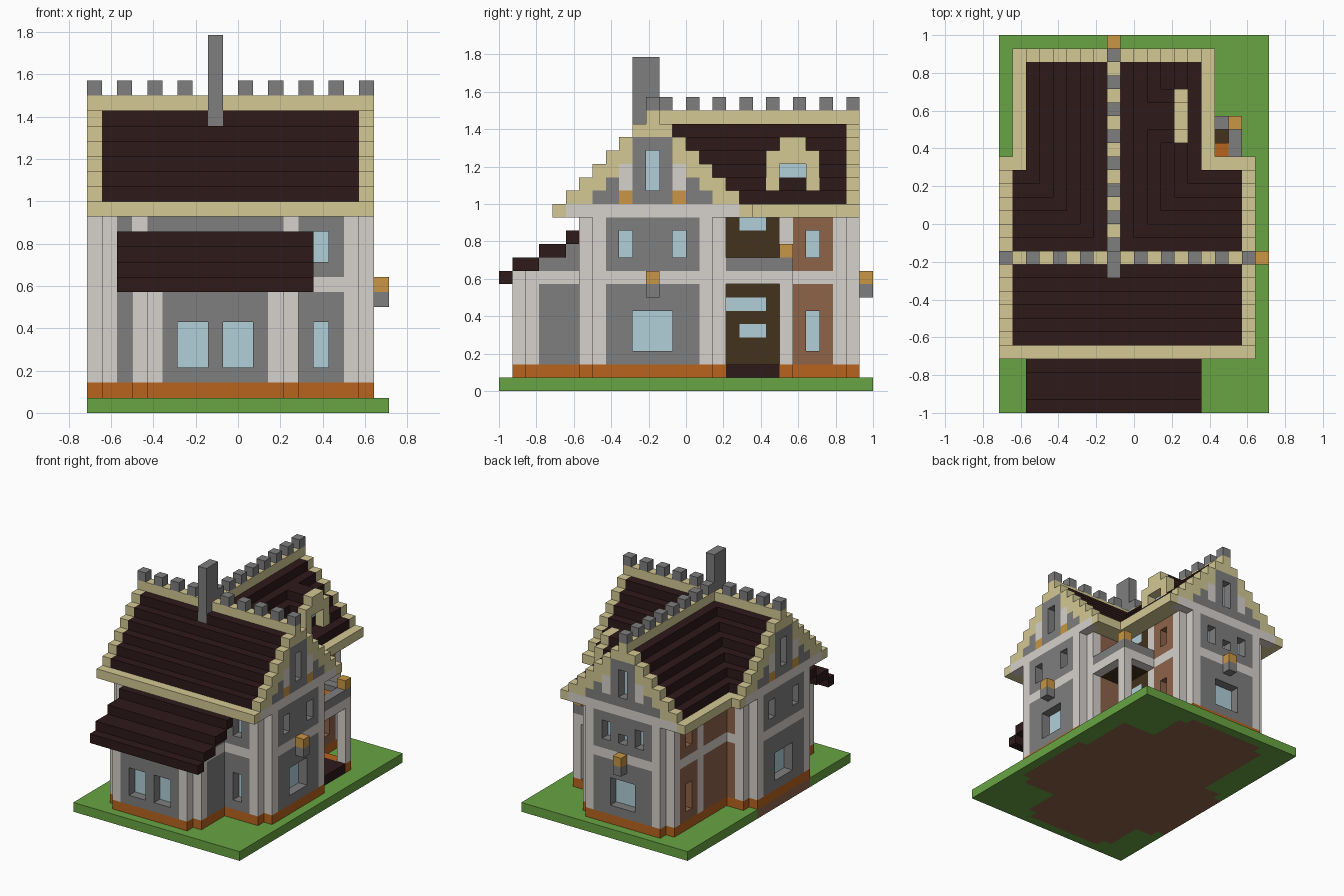
import bpy, bmesh
from mathutils import Vector

if "Cube" in bpy.data.objects:
    bpy.data.objects.remove(bpy.data.objects["Cube"])

UNIT = 1 / 14          # edge of one building block
PALETTE = {
    "grass green": "68A442", "pale stone": "D6D1CC", "grey stone": "7E7E7E",
    "cream trim": "D3C894", "dark roof": "2E191A", "brick orange": "B8641D",
    "lamp amber": "C89643", "window blue": "B1CFD8", "brown plaster": "8D6349",
    "dark wood": "43321D"}
GRASS, PALE, GREY, CREAM, ROOF, BRICK, AMBER, BLUE, BROWN, WOOD = PALETTE


def make_material(name, code):
    rgb = [int(code[i:i + 2], 16) / 255 for i in (0, 2, 4)]
    color = [((c + 0.055) / 1.055) ** 2.4 for c in rgb] + [1]
    mat = bpy.data.materials.new(name)
    mat.use_nodes = True
    mat.diffuse_color = color
    mat.node_tree.nodes["Principled BSDF"].inputs["Base Color"].default_value = color
    return mat


materials = {n: make_material(n, c) for n, c in PALETTE.items()}
cells = {}             # block position -> (part, colour)


def fill(part, color, x, y, z, swap=False):
    """Stack blocks in the given ranges; part None carves them away."""
    if swap:
        x, y = y, x
    for i in range(*x):
        for j in range(*y):
            for k in range(*z):
                if part:
                    cells[i, j, k] = (part, color)
                else:
                    cells.pop((i, j, k), None)


def window(along, z, face, inward, swap=False):
    """Recessed pane in a wall; face is the outer block layer along y (x if swap)."""
    back = face + inward
    fill(None, None, along, (face, face + 1), z, swap)
    fill("windows", BLUE, along, (back, back + 1), z, swap)


def notched(part, color, x, y, z):
    """Block with its four vertical corners notched by one unit."""
    fill(part, color, (x[0] + 1, x[1] - 1), y, z)
    fill(part, color, x, (y[0] + 1, y[1] - 1), z)


def storey_slab(part, color, z):
    notched(part, color, (0, 19), (6, 17), z)
    notched(part, color, (3, 14), (1, 27), z)


def corner_pillars(part, x, y, z, corners):
    """Pillars of three blocks, with the outermost corner block left out."""
    for sx, sy in corners:
        px = (x[0], x[0] + 2) if sx < 0 else (x[1] - 2, x[1])
        py = (y[0], y[0] + 2) if sy < 0 else (y[1] - 2, y[1])
        ox = px[0] if sx < 0 else px[1] - 1
        oy = py[0] if sy < 0 else py[1] - 1
        for i in range(*px):
            for j in range(*py):
                if (i, j) != (ox, oy):
                    fill(part, PALE, (i, i + 1), (j, j + 1), z)


def gable_roof(part, along, low, trims, swap=False):
    """Stepped roof, attic and decorated gable ends; trims are (block, inward)."""
    for k in range(8):
        lo, hi, z = low + k, low + 15 - k, (13 + k, 14 + k)
        t = 1 if k == 5 else 2
        fill("attic_wall", GREY, along, (lo + t, hi - t), z, swap)
        color = CREAM if k in (0, 7) else ROOF
        for side in ((lo, min(lo + t, hi)), (max(hi - t, lo), hi)):
            fill(part, color, along, side, z, swap)
            for end, _ in trims:
                fill("gable_trim", CREAM, (end, end + 1), side, z, swap)
    mid = low + 7
    for end, inward in trims:
        span = (end, end + 1)
        fill("gable_beam", PALE, span, (low + 1, low + 14), (13, 14), swap)
        for off in (-2, 2):
            fill("gable_pilaster", PALE, span, (mid + off, mid + off + 1), (15, 17), swap)
        window((mid, mid + 1), (15, 18), end, inward, not swap)


# Ground and plinth
fill("ground", GRASS, (0, 20), (0, 28), (0, 1))
storey_slab("foundation", BROWN, (0, 1))
storey_slab("plinth", BRICK, (1, 2))

# Walls, flush with their pillars
notched("main_wall", GREY, (0, 19), (6, 17), (2, 13))
fill("back_main_wall", BROWN, (2, 17), (16, 17), (2, 13))
fill("wing_wall", BROWN, (3, 14), (17, 26), (2, 13))
fill("wing_back_wall", GREY, (4, 13), (26, 27), (2, 13))
notched("bay_wall", GREY, (3, 14), (1, 7), (2, 9))
fill("bay_wall", GREY, (3, 14), (3, 6), (8, 10))
fill("bay_wall", GREY, (3, 14), (5, 6), (2, 11))
fill("attic_floor", PALE, (1, 18), (6, 17), (13, 14))
fill("attic_floor", PALE, (3, 14), (16, 26), (13, 14))

# Pillars and storey band
storey_slab("storey_band", PALE, (8, 9))
front, back = [(-1, -1), (1, -1)], [(-1, 1), (1, 1)]
corner_pillars("main_pillar", (0, 19), (6, 17), (2, 13), front + back)
corner_pillars("wing_pillar", (3, 14), (6, 27), (2, 13), back)
corner_pillars("bay_pillar", (3, 14), (1, 7), (2, 8), front)
for x in (3, 13):
    fill("front_pilaster", PALE, (x, x + 1), (6, 7), (9, 13))
    fill("wing_pilaster", PALE, (x, x + 1), (21, 22), (2, 13))

# Awning over the front bay
for z, y in enumerate([(0, 1), (1, 3), (3, 5), (5, 6)]):
    fill("awning", ROOF, (2, 15), y, (8 + z, 9 + z))

# Roofs
gable_roof("main_roof", (0, 19), 4, [(0, 1), (18, -1)])
gable_roof("wing_roof", (12, 27), 1, [(26, -1)], swap=True)
for x in (0, 18):
    for y in (9, 13):
        fill("gable_lamp", AMBER, (x, x + 1), (y, y + 1), (14, 15))

# Ridge blocks and chimney
for x in range(0, 19, 2):
    fill("ridge_block", GREY, (x, x + 1), (11, 12), (21, 22))
for y in range(12, 27, 2):
    fill("ridge_block", GREY, (8, 9), (y, y + 1), (21, 22))
fill("chimney", GREY, (8, 9), (10, 12), (19, 25))

# Dormer
for part, color, x in (("dormer_roof", ROOF, (9, 13)), ("dormer_frame", CREAM, (13, 14))):
    fill(part, color, x, (20, 24), (15, 18))
    fill(part, color, x, (21, 23), (18, 19))
window((21, 23), (16, 17), 13, -1, True)
fill(None, None, (13, 14), (21, 23), (15, 16))

# Windows
for x in (6, 9):
    window((x, x + 2), (3, 6), 1, 1)
for z in ((3, 6), (10, 12)):
    window((15, 16), z, 6, 1)
    window((23, 24), z, 13, -1, True)
    window((23, 24), z, 3, 1, True)
for face, inward in ((18, -1), (0, 1)):
    window((10, 13), (3, 6), face, inward, True)
    for y in (9, 13):
        window((y, y + 1), (10, 12), face, inward, True)
window((7, 10), (3, 6), 26, -1)
for x, z in ((6, (10, 12)), (8, (10, 11)), (10, (10, 12))):
    window((x, x + 1), z, 26, -1)

# Side porch with balcony
fill("foundation", BROWN, (14, 18), (17, 22), (0, 1))
fill("plinth", BRICK, (14, 18), (21, 22), (1, 2))
fill("porch_step", ROOF, (14, 18), (17, 21), (1, 2))
fill("porch_wall", WOOD, (13, 14), (17, 21), (2, 8))
fill("porch_wall", WOOD, (13, 14), (17, 21), (9, 13))
fill("door_glass", BLUE, (13, 14), (17, 20), (6, 7))
fill("door_glass", BLUE, (13, 14), (18, 20), (4, 5))
fill("door_glass", BLUE, (13, 14), (18, 20), (12, 13))
fill("porch_post", PALE, (17, 18), (21, 22), (2, 8))
fill("balcony_slab", PALE, (14, 18), (17, 22), (8, 9))
fill("balcony_floor", WOOD, (14, 17), (17, 21), (8, 9))
fill("balcony_rail", GREY, (17, 18), (17, 22), (9, 10))
fill("balcony_rail", GREY, (14, 18), (21, 22), (9, 10))
fill("balcony_seat", BRICK, (16, 17), (19, 20), (9, 10))
fill("balcony_lamp", AMBER, (17, 18), (21, 22), (10, 11))

# Wall lanterns
for x, y in ((19, 11), (8, 27)):
    fill("lantern_bracket", GREY, (x, x + 1), (y, y + 1), (7, 8))
    fill("lantern", AMBER, (x, x + 1), (y, y + 1), (8, 9))

# Turn the outer faces of every part into a mesh
origin = Vector((10, 14, 0))
parts = {}
for pos, (part, color) in cells.items():
    parts.setdefault(part, []).append((pos, color))

for part, blocks in parts.items():
    colors = sorted({c for _, c in blocks})
    bm = bmesh.new()
    for pos, color in blocks:
        for axis in range(3):
            for sign in (0, 1):
                near = list(pos)
                near[axis] += 2 * sign - 1
                if tuple(near) in cells:
                    continue
                quad = []
                for u, v in ((0, 0), (1, 0), (1, 1), (0, 1)):
                    p = Vector(pos)
                    p[axis] += sign
                    p[(axis + 1) % 3] += u
                    p[(axis + 2) % 3] += v
                    quad.append(bm.verts.new((p - origin) * UNIT))
                face = bm.faces.new(quad if sign else quad[::-1])
                face.material_index = colors.index(color)
    bmesh.ops.remove_doubles(bm, verts=bm.verts, dist=UNIT / 100)
    if bm.faces:
        mesh = bpy.data.meshes.new(part)
        bm.to_mesh(mesh)
        for c in colors:
            mesh.materials.append(materials[c])
        bpy.context.collection.objects.link(bpy.data.objects.new(part, mesh))
    bm.free()
